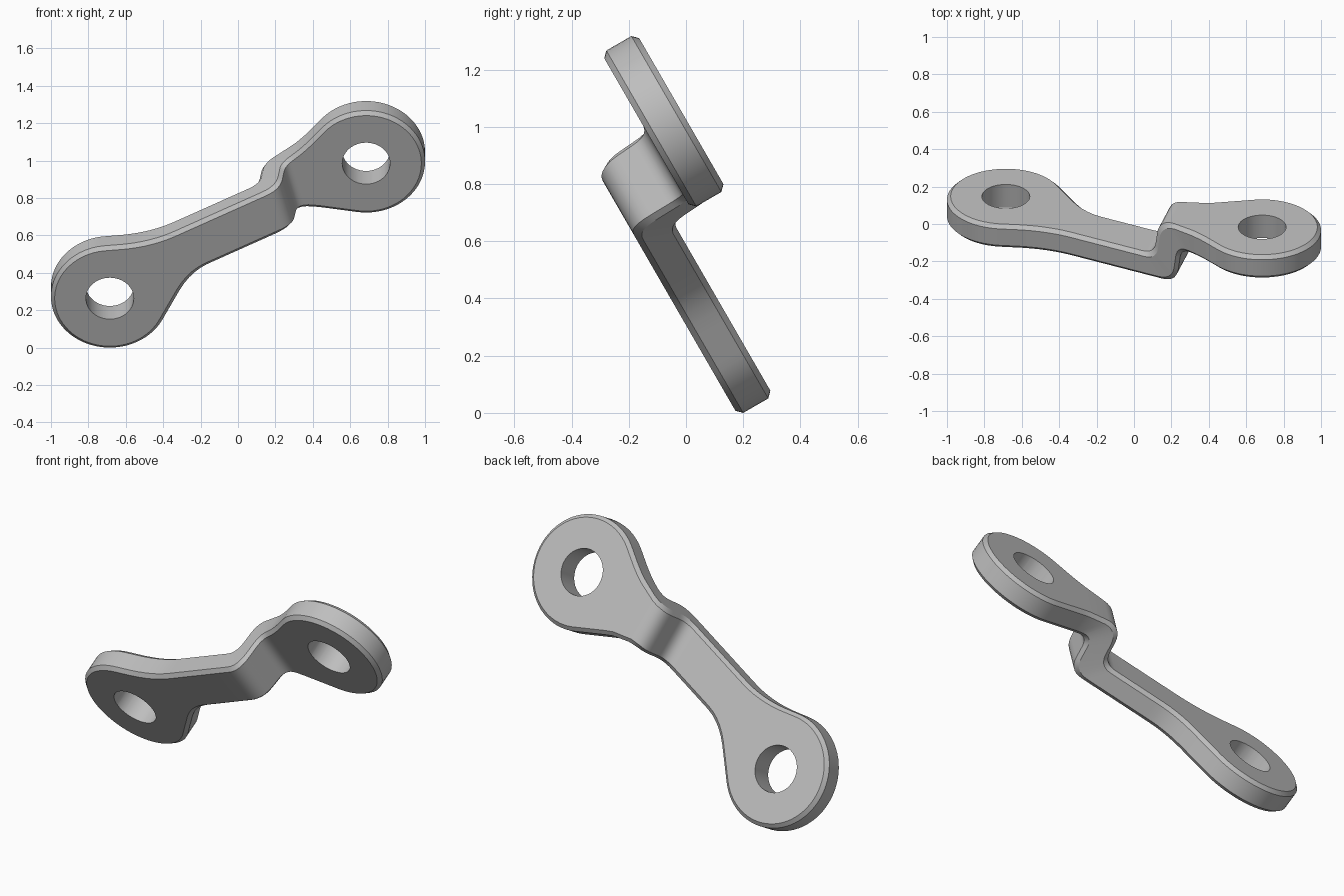
import bpy, bmesh, math
from mathutils import Matrix, Vector

cube = bpy.data.objects.get("Cube")
if cube:
    bpy.data.objects.remove(cube, do_unlink=True)

# Link dimensions, measured along (s), across (t) and through (n) the plate
CX, R, CH = 0.771, 0.315, 0.02
FRONT, THICK, STEP = 0.157, 0.141, 0.219
SKEW, MID_T = 0.22, 0.07
AXIS_ANGLE, TILT, MID_V = math.radians(27.3), math.radians(30), 0.57


def edge(s, side, inset):
    """Half outline: round eye, tangent flank, then a blended narrow arm."""
    arm, ang, blend = (0.2, 22, 0.06) if side > 0 else (0.06, 36, 0.08)
    ang, r, d = math.radians(ang), R - inset, abs(s) - CX
    if d > -r * math.sin(ang):
        return side * math.sqrt(max(r * r - d * d, 0))
    flank = r / math.cos(ang) + d * math.tan(ang)
    a = arm - inset
    h = max(blend - abs(a - flank), 0) / blend
    return side * (max(a, flank) + h * h * blend / 4)


def joggle(start, n, r1, r2, steps=7):
    """Rounded step profile of one plate surface."""
    p = [Vector((start - 0.15, n)), Vector((start, n)),
         Vector((start + 0.03, n + STEP)), Vector((start + 0.2, n + STEP))]
    out = []
    for i, r in ((1, r1), (2, r2)):
        a = p[i] + (p[i - 1] - p[i]).normalized() * r
        b = p[i] + (p[i + 1] - p[i]).normalized() * r
        for k in range(steps + 1):
            w = k / steps
            out.append(a * (1 - w) ** 2 + p[i] * 2 * w * (1 - w) + b * w * w)
    return out


def to_world(s, t, n):
    ca, sa = math.cos(AXIS_ANGLE), math.sin(AXIS_ANGLE)
    u, v = s * ca - t * sa, MID_V + s * sa + t * ca
    return Vector((u, n * math.cos(TILT) - v * math.sin(TILT),
                   n * math.sin(TILT) + v * math.cos(TILT)))


# Stations: each gives (s, n) of a point at an inset and a fraction of thickness
def eye_station(sign, th):
    def f(inset, frac):
        s = sign * (CX + (R - inset) * math.cos(th))
        return s, FRONT + frac * THICK + (STEP if sign > 0 else 0)
    return f


def flat_station(s):
    return lambda inset, frac: (s, FRONT + frac * THICK + (STEP if s > 0.3 else 0))


def step_station(a, b):
    return lambda inset, frac: tuple(a.lerp(b, frac))


angles = [math.radians(140 * i / 28) for i in range(29)]
stations = [eye_station(-1, th) for th in angles]
stations += [flat_station(-0.5 + 0.04 * i) for i in range(15)]
stations += [step_station(a, b) for a, b in zip(
    joggle(0.325, FRONT, 0.09, 0.06), joggle(0.19, FRONT + THICK, 0.07, 0.09))]
stations += [flat_station(s) for s in (0.43, 0.46, 0.5)]
stations += [eye_station(1, th) for th in reversed(angles)]

# Plate body: eight-sided chamfered sections joined end to end
q = CH / THICK
ring = [(1, CH, 0), (1, 0, q), (1, 0, 1 - q), (1, CH, 1),
        (-1, CH, 1), (-1, 0, 1 - q), (-1, 0, q), (-1, CH, 0)]
bm = bmesh.new()
rows = []
for st in stations:
    row = []
    for side, inset, frac in ring:
        s0, n = st(inset, frac)
        fade = min(1, max(0, (s0 + 0.2) / 0.2)) * min(1, max(0, (0.527 - s0) / 0.1))
        s, t = s0, edge(s0, side, inset)
        for _ in range(4):
            s = s0 + SKEW * fade * (t - MID_T)
            t = edge(s, side, inset)
        row.append(bm.verts.new(to_world(s, t, n)))
    rows.append(row)
for a, b in zip(rows, rows[1:]):
    for i in range(8):
        j = (i + 1) % 8
        bm.faces.new((a[i], a[j], b[j], b[i]))
bmesh.ops.remove_doubles(bm, verts=bm.verts, dist=0.0002)
bmesh.ops.recalc_face_normals(bm, faces=bm.faces)
drop = min(v.co.z for v in bm.verts)
ys = [v.co.y for v in bm.verts]
shift = Vector((0, -(min(ys) + max(ys)) / 2, -drop))
bmesh.ops.translate(bm, verts=bm.verts, vec=shift)
mesh = bpy.data.meshes.new("offset_link")
bm.to_mesh(mesh)
bm.free()
link = bpy.data.objects.new("offset_link", mesh)
bpy.context.collection.objects.link(link)

steel = bpy.data.materials.new("plain_grey")
steel.use_nodes = True
grey = (0.52, 0.52, 0.52, 1)
steel.diffuse_color = grey
steel.node_tree.nodes["Principled BSDF"].inputs["Base Color"].default_value = grey
mesh.materials.append(steel)

# Bored holes through both eyes
for sign in (-1, 1):
    n = FRONT + THICK / 2 + (STEP if sign > 0 else 0)
    bpy.ops.mesh.primitive_cylinder_add(
        vertices=48, radius=0.128, depth=0.3,
        location=to_world(sign * CX, 0, n) + shift,
        rotation=(TILT - math.pi / 2, 0, 0))
    cutter = bpy.context.object
    cutter.name = "hole_cutter"
    cutter.hide_render = True
    cutter.data.materials.append(steel)
    mod = link.modifiers.new("hole", "BOOLEAN")
    mod.operation, mod.solver, mod.object = "DIFFERENCE", "EXACT", cutter
    bpy.ops.object.select_all(action="DESELECT")
    link.select_set(True)
    bpy.context.view_layer.objects.active = link
    bpy.ops.object.modifier_apply(modifier=mod.name)
    bpy.data.objects.remove(cutter, do_unlink=True)

bpy.ops.object.shade_smooth_by_angle(angle=math.radians(30))
